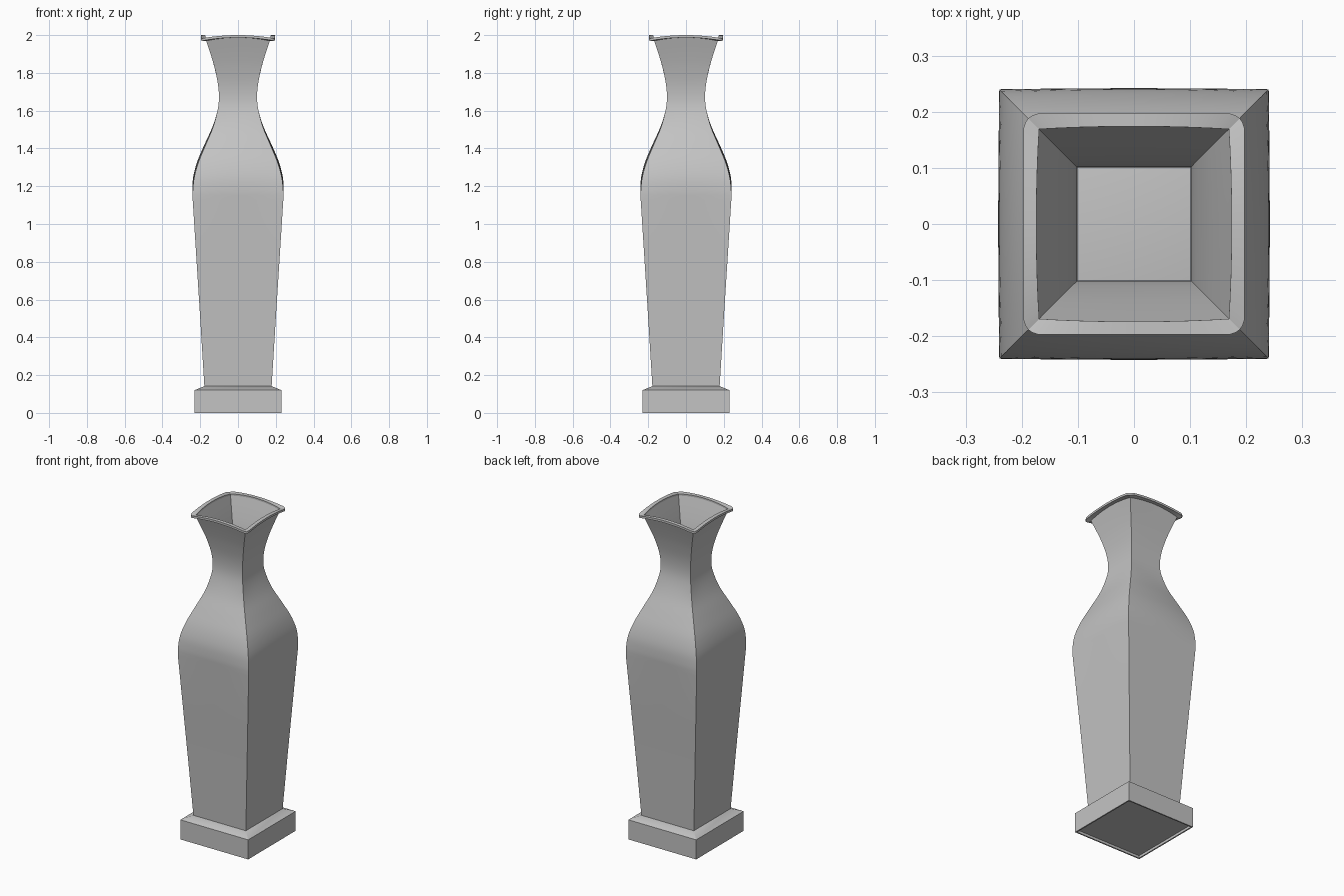
import bpy, bmesh, math
from mathutils import Vector

cube = bpy.data.objects.get("Cube")
if cube:
    bpy.data.objects.remove(cube, do_unlink=True)

grey = bpy.data.materials.new("light grey ceramic")
grey.use_nodes = True
COLOUR = (0.55, 0.55, 0.55, 1)
grey.diffuse_color = COLOUR
grey.node_tree.nodes["Principled BSDF"].inputs["Base Color"].default_value = COLOUR

SIDE = 32  # segments along each side of a square ring


def ring(half, z, bulge=0.0, arch=0.0, radius=0.0, n=SIDE):
    """Square loop; sides may bow outward, arch downward to the corners, or round off."""
    pts = []
    for k in range(4):
        turn = k * math.pi / 2
        for i in range(n):
            t = 2 * i / n - 1
            x, y = t * half, -half + bulge * t * t
            x *= 1 - bulge / half * t * t
            if radius:
                inner = half - radius
                cx = max(-inner, min(inner, x))
                d = Vector((x - cx, y + inner))
                if d.length > radius:
                    d = d.normalized() * radius
                x, y = cx + d.x, -inner + d.y
            c, s = math.cos(turn), math.sin(turn)
            pts.append((x * c - y * s, x * s + y * c, z - arch * t * t))
    return pts


def loft(name, rings, closed=False, cap_first=False, cap_last=False):
    bm = bmesh.new()
    loops = [[bm.verts.new(p) for p in r] for r in rings]
    pairs = list(zip(loops, loops[1:]))
    if closed:
        pairs.append((loops[-1], loops[0]))
    for a, b in pairs:
        for i in range(len(a)):
            j = (i + 1) % len(a)
            bm.faces.new((a[i], a[j], b[j], b[i]))
    if cap_first:
        bm.faces.new(loops[0][::-1])
    if cap_last:
        bm.faces.new(loops[-1])
    mesh = bpy.data.meshes.new(name)
    bm.to_mesh(mesh)
    bm.free()
    mesh.materials.append(grey)
    ob = bpy.data.objects.new(name, mesh)
    bpy.context.collection.objects.link(ob)
    bpy.ops.object.select_all(action='DESELECT')
    ob.select_set(True)
    bpy.context.view_layer.objects.active = ob
    bpy.ops.object.shade_smooth_by_angle(angle=math.radians(30))
    return ob


def smooth_profile(knots, steps):
    """Catmull-Rom curve through (half width, height) knots."""
    k = [Vector(p) for p in knots]
    k = [2 * k[0] - k[1]] + k + [2 * k[-1] - k[-2]]
    out = []
    for a, b, c, d in zip(k, k[1:], k[2:], k[3:]):
        for i in range(steps):
            t = i / steps
            out.append(0.5 * (2 * b + (c - a) * t + (2 * a - 5 * b + 4 * c - d) * t * t
                              + (3 * b - a - 3 * c + d) * t ** 3))
    return out + [k[-2]]


# Plinth with a chamfered top and a shallow recess underneath
loft("plinth", [ring(h, z, n=1) for h, z in
                ((0.222, 0.015), (0.222, 0), (0.23, 0), (0.23, 0.12), (0.178, 0.142))],
     cap_first=True, cap_last=True)

# Body: straight taper, rounded shoulder, narrow neck and flared mouth
profile = [Vector((0.178, 0.14)), Vector((0.2, 0.5)), Vector((0.221, 0.83))]
profile += smooth_profile([(0.24, 1.13), (0.242, 1.18), (0.237, 1.25), (0.216, 1.33),
                           (0.178, 1.42), (0.137, 1.51), (0.111, 1.59), (0.101, 1.66),
                           (0.106, 1.74), (0.125, 1.83), (0.148, 1.91), (0.174, 1.99)], 4)


def shoulder_bulge(z):
    t = (z - 1.13) / 0.45
    return 0.008 * math.sin(math.pi * t) if 0 < t < 1 else 0.0


def mouth(z):
    return max(0.0, (z - 1.74) / 0.25)


loft("body", [ring(p.x, p.y, shoulder_bulge(p.y) + 0.005 * mouth(p.y), 0.018 * mouth(p.y))
              for p in profile])

# Rim: thin arched lip with rounded outer corners
loft("rim", [ring(0.174, 1.987, 0.005, 0.018), ring(0.197, 1.987, 0, 0.018, 0.03),
             ring(0.197, 2.0, 0, 0.018, 0.03), ring(0.174, 2.0, 0.005, 0.018)], closed=True)
